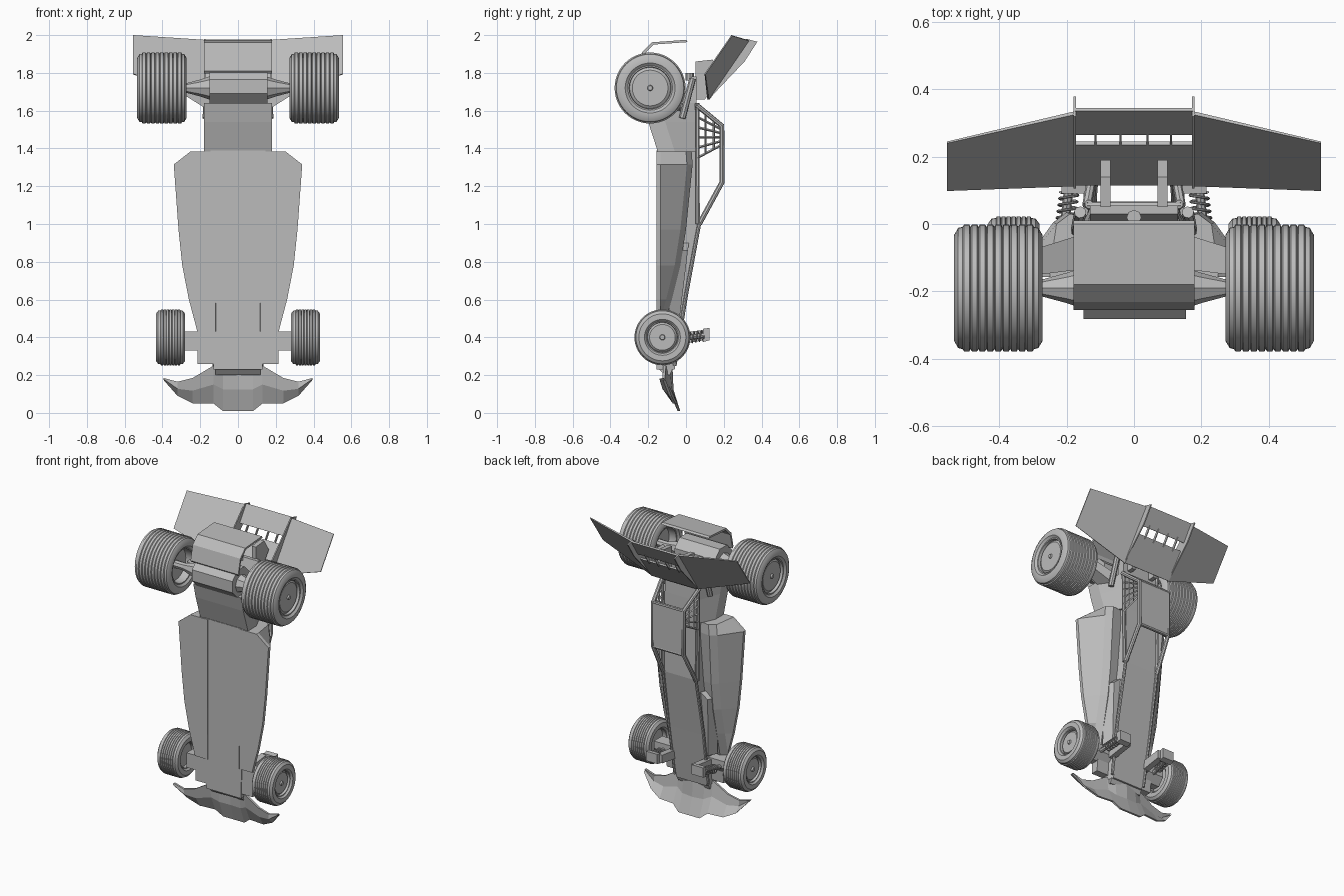
import bpy, bmesh, math
from mathutils import Vector

cube = bpy.data.objects.get("Cube")
if cube:
    bpy.data.objects.remove(cube, do_unlink=True)

grey = bpy.data.materials.new("plain_grey")
grey.use_nodes = True
GREY = (0.5, 0.5, 0.5, 1)
grey.diffuse_color = GREY
grey.node_tree.nodes["Principled BSDF"].inputs["Base Color"].default_value = GREY


def mesh(name, verts, faces, smooth=False):
    bm = bmesh.new()
    vs = [bm.verts.new(v) for v in verts]
    for f in faces:
        bm.faces.new([vs[i] for i in f])
    bmesh.ops.remove_doubles(bm, verts=bm.verts[:], dist=1e-5)
    bmesh.ops.recalc_face_normals(bm, faces=bm.faces[:])
    me = bpy.data.meshes.new(name)
    bm.to_mesh(me)
    bm.free()
    me.materials.append(grey)
    ob = bpy.data.objects.new(name, me)
    bpy.context.scene.collection.objects.link(ob)
    if smooth:
        bpy.ops.object.select_all(action='DESELECT')
        ob.select_set(True)
        bpy.context.view_layer.objects.active = ob
        bpy.ops.object.shade_smooth_by_angle(angle=math.radians(35))
    return ob


def loft(name, rings, smooth=False, cap=True):
    """Skin a row of closed rings that have the same number of points."""
    n = len(rings[0])
    verts = [p for r in rings for p in r]
    faces = [(k * n + i, k * n + (i + 1) % n, (k + 1) * n + (i + 1) % n, (k + 1) * n + i)
             for k in range(len(rings) - 1) for i in range(n)]
    if cap:
        faces += [tuple(range(n)), tuple(range((len(rings) - 1) * n, len(rings) * n))]
    return mesh(name, verts, faces, smooth)


def pair(build, name, rings, **kw):
    """Build a part on the left (+x) and its mirror image on the right."""
    build("left_" + name, rings, **kw)
    build("right_" + name, [[(-x, y, z) for x, y, z in r] for r in rings], **kw)


def prism(x0, x1, profile):
    """Rings of a (y, z) profile pushed from x0 to x1."""
    return [[(x, y, z) for y, z in profile] for x in (x0, x1)]


def circle(x, y, z, r, n=12):
    return [(x, y + r * math.cos(2 * math.pi * i / n), z + r * math.sin(2 * math.pi * i / n))
            for i in range(n)]


def tube(name, pts, r, closed=False):
    cu = bpy.data.curves.new(name, 'CURVE')
    cu.dimensions = '3D'
    cu.bevel_depth, cu.bevel_resolution, cu.use_fill_caps = r, 2, True
    sp = cu.splines.new('POLY')
    sp.points.add(len(pts) - 1)
    for p, co in zip(sp.points, pts):
        p.co = (*co, 1)
    tmp = bpy.data.objects.new(name, cu)
    bpy.context.scene.collection.objects.link(tmp)
    bpy.context.view_layer.update()
    me = bpy.data.meshes.new_from_object(tmp.evaluated_get(bpy.context.evaluated_depsgraph_get()))
    bpy.data.objects.remove(tmp, do_unlink=True)
    mesh(name, [v.co for v in me.vertices], [tuple(p.vertices) for p in me.polygons], True)
    bpy.data.meshes.remove(me)


def tubes(name, pts, r):
    tube("left_" + name, pts, r)
    tube("right_" + name, [(-x, y, z) for x, y, z in pts], r)


# Wheels: ribbed tyre and recessed rim turned about the axle
def wheel(name, x0, x1, y, z, r, rim, ribs):
    w = x1 - x0
    side = [(x0 + w * .25, .001), (x0 + w * .25, rim * .92), (x0 + .012, rim * .94), (x0 + .012, rim),
            (x0, rim * 1.12), (x0, r * .84), (x0 + .012, r * .95)]
    pts = list(side)
    a, step = x0 + .025, (w - .05) / ribs
    for i in range(ribs):
        p = a + i * step
        pts += [(p, r * .965), (p + step * .16, r), (p + step * .84, r), (p + step, r * .965)]
    pts += [(x0 + x1 - x, q) for x, q in reversed(side[2:])]
    pts += [(x1 - .03, rim * .92), (x1 - .02, rim * .8), (x1 - .02, .015), (x1 - .01, .012), (x1 - .01, .001)]
    pair(loft, name, [circle(x, y, z, q, 48) for x, q in pts], smooth=True)


wheel("rear_wheel", .272, .534, -.19, 1.72, .188, .118, 9)
wheel("front_wheel", .28, .435, -.125, .40, .148, .085, 7)

# Main body tub, flat floor with tapered top, rear part kicked up
tub = [(.23, .13, -.155, .115, -.06), (.60, .14, -.155, .12, .0), (1.0, .14, -.155, .115, .067),
       (1.39, .145, -.155, .12, .065)]
loft("body_tub", [[(-b, yb, z), (b, yb, z), (b, yb + .03, z), (t, yt, z), (-t, yt, z), (-b, yb + .03, z)]
                  for z, b, yb, t, yt in tub])
tail = [(1.385, .18, -.15, .125, .06), (1.54, .18, -.2, .12, .058), (1.64, .18, -.225, .12, .055)]
loft("rear_tub", [[(-b, yb, z), (b, yb, z), (b, yb + .09, z), (t, yt, z), (-t, yt, z), (-b, yb + .09, z)]
                  for z, b, yb, t, yt in tail])

# Side pods, widest near the rear
pods = [(.43, .215, .17, -.125), (.60, .26, .18, -.075), (.78, .295, .185, -.03), (.97, .315, .19, .0),
        (1.315, .34, .20, .035), (1.385, .25, .19, .03)]
pair(loft, "side_pod", [[(.12, -.157, z), (xo, -.157, z), (xo, -.135, z), (xm + .04, yr - .03, z),
                         (xm, yr, z), (.10, yr - .015, z)] for z, xo, xm, yr in pods])
# Slim fin lying along each pod
pair(loft, "pod_fin", [[(.14, yr - .06, z), (xo, yr - .06, z), (xo - .03, yr, z), (.12, yr, z)]
                       for z, xo, yr in [(.45, .17, -.04), (.86, .2, .01), (.9, .15, .015)]])

# Roll cage, roof panel and lattice sides
cage = [(.14, .055, 1.63), (.115, .19, 1.52), (.115, .19, 1.22), (.125, .07, 1.0)]
tubes("cage_rail", cage, .014)
for i, (x, y, z) in enumerate(cage[:3]):
    tube("cage_crossbar_%d" % (i + 1), [(-x, y, z), (x, y, z)], .012)
loft("roof_panel", prism(-.11, .11, [(.185, 1.215), (.2, 1.215), (.2, 1.53), (.185, 1.53)]))
tubes("hood_rail", [(.125, .07, 1.0), (.13, .0, .62), (.125, -.06, .25)], .01)
tubes("upper_side_rail", [(.13, .062, 1.0), (.135, .06, 1.64)], .012)


def lattice(name, rings):
    (a, b), (c, d) = [[Vector(p) for p in r] for r in rings]
    nu, nv = 3, 5
    verts = [a.lerp(b, i / nu).lerp(c.lerp(d, i / nu), j / nv) for j in range(nv + 1) for i in range(nu + 1)]
    k = nu + 1
    faces = [(j * k + i, j * k + i + 1, j * k + k + i + 1, j * k + k + i)
             for j in range(nv) for i in range(nu)]
    ob = mesh(name, verts, faces)
    mod = ob.modifiers.new("bars", 'WIREFRAME')
    mod.thickness, mod.use_boundary = .013, True


pair(lattice, "cage_lattice", [[(.138, .06, 1.35), (.115, .19, 1.42)], [(.138, .06, 1.62), (.115, .19, 1.52)]])

# Gearbox, drive shafts and rear bumper plate
octagon = [(-.19 + .1 * math.cos(a), 1.728 + .1 * math.sin(a))
           for a in [math.pi / 8 + i * math.pi / 4 for i in range(8)]]
loft("gearbox", prism(-.15, .155, octagon))
pair(loft, "drive_shaft", [circle(.14, -.19, 1.72, .065, 8), circle(.2, -.19, 1.72, .045, 8),
                           circle(.27, -.19, 1.72, .026, 8), circle(.36, -.19, 1.72, .026, 8)])
bumper = [(0, 1.975), (-.18, 1.962), (-.232, 1.91), (-.255, 1.81)]
loft("rear_bumper", prism(-.18, .18, bumper + [(y + .01, z - .012) for y, z in reversed(bumper)]))

# Rear suspension arms, shocks and wing mounts
pair(loft, "rear_arm", [[(x, y0, z0), (x, y1, z0), (x, y1, z1), (x, y0, z1)]
                        for x, y0, y1, z0, z1 in [(.12, -.13, -.02, 1.58, 1.66), (.28, -.15, -.07, 1.68, 1.74)]])
loft("rear_shock_tower", prism(-.13, .13, [(.0, 1.64), (.055, 1.64), (.055, 1.78), (.03, 1.78), (.0, 1.69)]))
tubes("rear_shock", [(.16, .035, 1.77), (.17, -.02, 1.56)], .018)
tube("tail_pin", [(0, .02, 1.76), (0, .02, 1.80)], .022)
pair(loft, "wing_mount", prism(.07, .1, [(.05, 1.66), (.1, 1.66), (.19, 1.79), (.14, 1.87), (.05, 1.86)]))

# Rear wing: swept outer panels, two centre planes, ribs and end plates
def plane(y0, z0, y1, z1, t=.01):
    return [(y0, z0), (y1, z1), (y1 + t, z1 - t * .6), (y0 + t, z0 - t * .6)]


inner, outer = plane(.112, 1.665, .325, 1.975), plane(.098, 1.795, .24, 2.0, .005)
pair(loft, "outer_wing", [[(.175, y, z) for y, z in inner], [(.555, y, z) for y, z in outer]])
loft("lower_wing_plane", prism(-.175, .175, plane(.115, 1.665, .235, 1.825)))
loft("upper_wing_plane", prism(-.175, .175, plane(.265, 1.87, .335, 1.978)))
for i, x in enumerate((-.115, -.04, .04, .11)):
    loft("wing_rib_%d" % (i + 1), prism(x - .003, x + .003, plane(.225, 1.81, .275, 1.885, .015)))
pair(loft, "wing_end_plate", prism(.172, .18, [(.115, 1.655), (.31, 1.86), (.378, 1.965), (.32, 1.98),
                                               (.105, 1.755)]))

# Front suspension: arms, shock towers and coil springs
pair(loft, "front_arm", prism(.10, .285, [(-.15, .33), (-.1, .33), (-.06, .38), (-.06, .43), (-.15, .43)]))
pair(loft, "front_arm_root", prism(.12, .215, [(-.15, .26), (-.1, .26), (-.09, .36), (-.15, .36)]))
pair(loft, "front_shock_mount", prism(.13, .215, [(.09, .375), (.125, .385), (.125, .45), (.09, .445)]))
pair(loft, "front_shock_tower", prism(.11, .15, [(-.06, .36), (.1, .385), (.1, .44), (-.06, .42)]))
tubes("front_shock", [(.215, -.08, .385), (.192, .12, .415)], .014)
coil = []
for i in range(73):
    t, a = i / 72, 2 * math.pi * 6 * i / 72
    coil.append((.207 - .015 * t + .027 * math.cos(a), -.02 + .115 * t, .39 + .02 * t + .027 * math.sin(a)))
tubes("front_spring", coil, .004)

# Front bumper wing: curved shell with drooping tips
half = [(0, .235, .01, -.085, -.045), (.08, .24, .01, -.1, -.045), (.13, .25, .05, -.12, -.06),
        (.24, .185, .05, -.125, -.07), (.32, .165, .09, -.13, -.09), (.395, .185, .175, -.13, -.122)]
rings = []
for x, zt, zb, yt, yb in [(-h[0],) + h[1:] for h in reversed(half[1:])] + half:
    ym, zm, t = (yt + yb) / 2 - .015, (zt + zb) / 2, .014
    rings.append([(x, yt, zt), (x, ym, zm), (x, yb, zb), (x, yb + t, zb), (x, ym + t, zm), (x, yt + t, zt)])
loft("front_bumper", rings)
loft("nose_bracket", prism(-.12, .12, [(-.145, .235), (-.07, .235), (-.085, .2), (-.115, .2)]))
